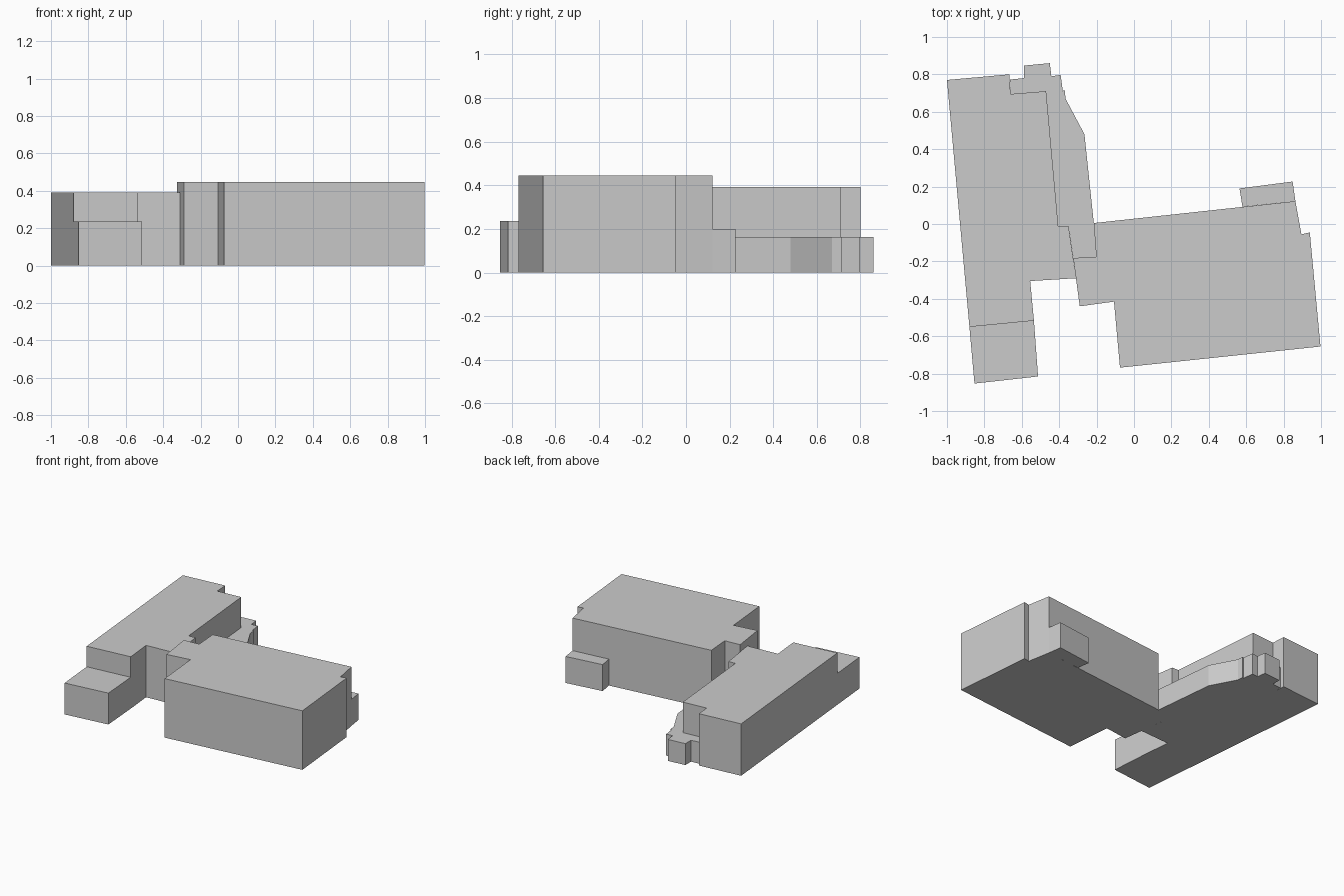
import bpy
import bmesh


def prism(name, outline, height):
    """Extrude a ground-plan outline up from z = 0."""
    bm = bmesh.new()
    base = bm.faces.new([bm.verts.new((x, y, 0)) for x, y in outline])
    top = bmesh.ops.extrude_face_region(bm, geom=[base], use_keep_orig=True)["geom"]
    verts = [g for g in top if isinstance(g, bmesh.types.BMVert)]
    bmesh.ops.translate(bm, verts=verts, vec=(0, 0, height))
    bmesh.ops.recalc_face_normals(bm, faces=bm.faces)
    mesh = bpy.data.meshes.new(name)
    bm.to_mesh(mesh)
    bm.free()
    obj = bpy.data.objects.new(name, mesh)
    bpy.context.collection.objects.link(obj)
    return obj


# Long left wing
prism("left_wing", [
    (-0.88, -0.55), (-0.535, -0.517), (-0.555, -0.305), (-0.31, -0.29),
    (-0.35, -0.01), (-0.405, -0.01), (-0.47, 0.71), (-0.66, 0.695),
    (-0.667, 0.80), (-1.0, 0.77)], 0.392)

# Lower block at the front of the left wing
prism("front_extension", [
    (-0.853, -0.853), (-0.513, -0.815), (-0.535, -0.517), (-0.88, -0.55)], 0.237)

# Tall right hall, with its connecting neck on the left
prism("right_hall", [
    (-0.075, -0.768), (0.997, -0.655), (0.94, -0.045), (0.895, -0.055),
    (0.863, 0.122), (-0.215, 0.005), (-0.202, -0.175), (-0.325, -0.182),
    (-0.29, -0.44), (-0.107, -0.415)], 0.446)

# Small annex behind the hall
prism("rear_annex", [
    (0.58, 0.092), (0.863, 0.122), (0.848, 0.227), (0.564, 0.19)], 0.2)

# Low stepped strip along the back of the left wing
prism("low_rear_strip", [
    (-0.325, -0.182), (-0.202, -0.175), (-0.215, 0.005), (-0.265, 0.48),
    (-0.366, 0.67), (-0.37, 0.715), (-0.381, 0.712), (-0.392, 0.797),
    (-0.442, 0.79), (-0.45, 0.86), (-0.588, 0.847), (-0.588, 0.78),
    (-0.664, 0.772), (-0.66, 0.695), (-0.47, 0.71), (-0.405, -0.01),
    (-0.35, -0.01)], 0.162)
